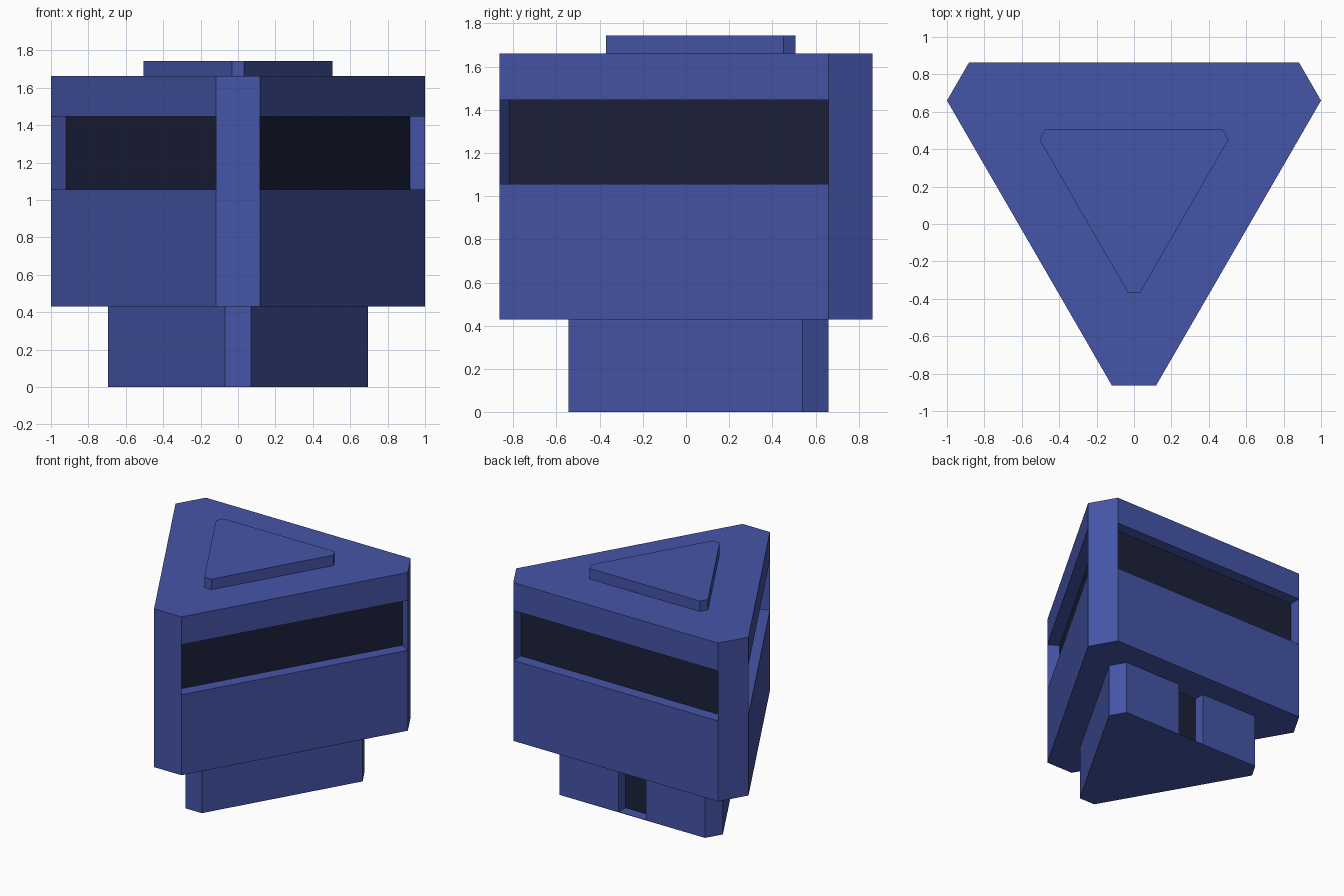
import bpy
import bmesh

if "Cube" in bpy.data.objects:
    bpy.data.objects.remove(bpy.data.objects["Cube"])


def material(name, colour):
    mat = bpy.data.materials.new(name)
    mat.diffuse_color = (*colour, 1)
    mat.use_nodes = True
    mat.node_tree.nodes["Principled BSDF"].inputs["Base Color"].default_value = mat.diffuse_color
    return mat


BLUE = material("blue_paint", (0.06, 0.09, 0.39))
DARK = material("dark_panel", (0.012, 0.015, 0.042))


def clipped_triangle(half_width, corner, front, side, back):
    """Triangle with cut corners, counter-clockwise, starting at the front edge."""
    return [(-corner, front), (corner, front), (half_width, side),
            (half_width - corner, back), (corner - half_width, back),
            (-half_width, side)]


def prism(name, outline, levels, recess=None, depth=0.0):
    """Closed prism; recess = (band index, side indices) pushed in and darkened."""
    bm = bmesh.new()
    rings = [[bm.verts.new((x, y, z)) for x, y in outline] for z in levels]
    n = len(outline)
    bm.faces.new(rings[0][::-1])
    bm.faces.new(rings[-1])
    sides = {}
    for b, (low, high) in enumerate(zip(rings, rings[1:])):
        for i in range(n):
            j = (i + 1) % n
            sides[b, i] = bm.faces.new((low[i], low[j], high[j], high[i]))
    bm.normal_update()
    if recess:
        band, indices = recess
        panels = [sides[band, i] for i in indices]
        normals = [f.normal.copy() for f in panels]
        for face, normal in zip(panels, normals):
            # Side walls are added by hand so the inner panel stays a single quad
            outer = list(face.verts)
            inner = [bm.verts.new(v.co - normal * depth) for v in outer]
            bm.faces.remove(face)
            for k in range(4):
                m = (k + 1) % 4
                bm.faces.new((outer[k], outer[m], inner[m], inner[k]))
            bm.faces.new(inner).material_index = 1
    mesh = bpy.data.meshes.new(name)
    bm.to_mesh(mesh)
    bm.free()
    mesh.materials.append(BLUE)
    mesh.materials.append(DARK)
    obj = bpy.data.objects.new(name, mesh)
    bpy.context.collection.objects.link(obj)
    return obj


# Base with a full-height doorway recess in the back
base = clipped_triangle(0.695, 0.07, -0.545, 0.54, 0.66)
base[4:4] = [(0.117, 0.66), (-0.117, 0.66)]
prism("base", base, [0, 0.003, 0.43], recess=(1, [4]), depth=0.085)

# Main body with a recessed window band on each of the three long sides
body = clipped_triangle(1.0, 0.118, -0.864, 0.66, 0.864)
prism("body", body, [0.43, 1.056, 1.445, 1.662], recess=(1, [1, 3, 5]), depth=0.092)

# Raised roof plate
roof = clipped_triangle(0.506, 0.031, -0.37, 0.452, 0.506)
prism("roof_plate", roof, [1.662, 1.744])
